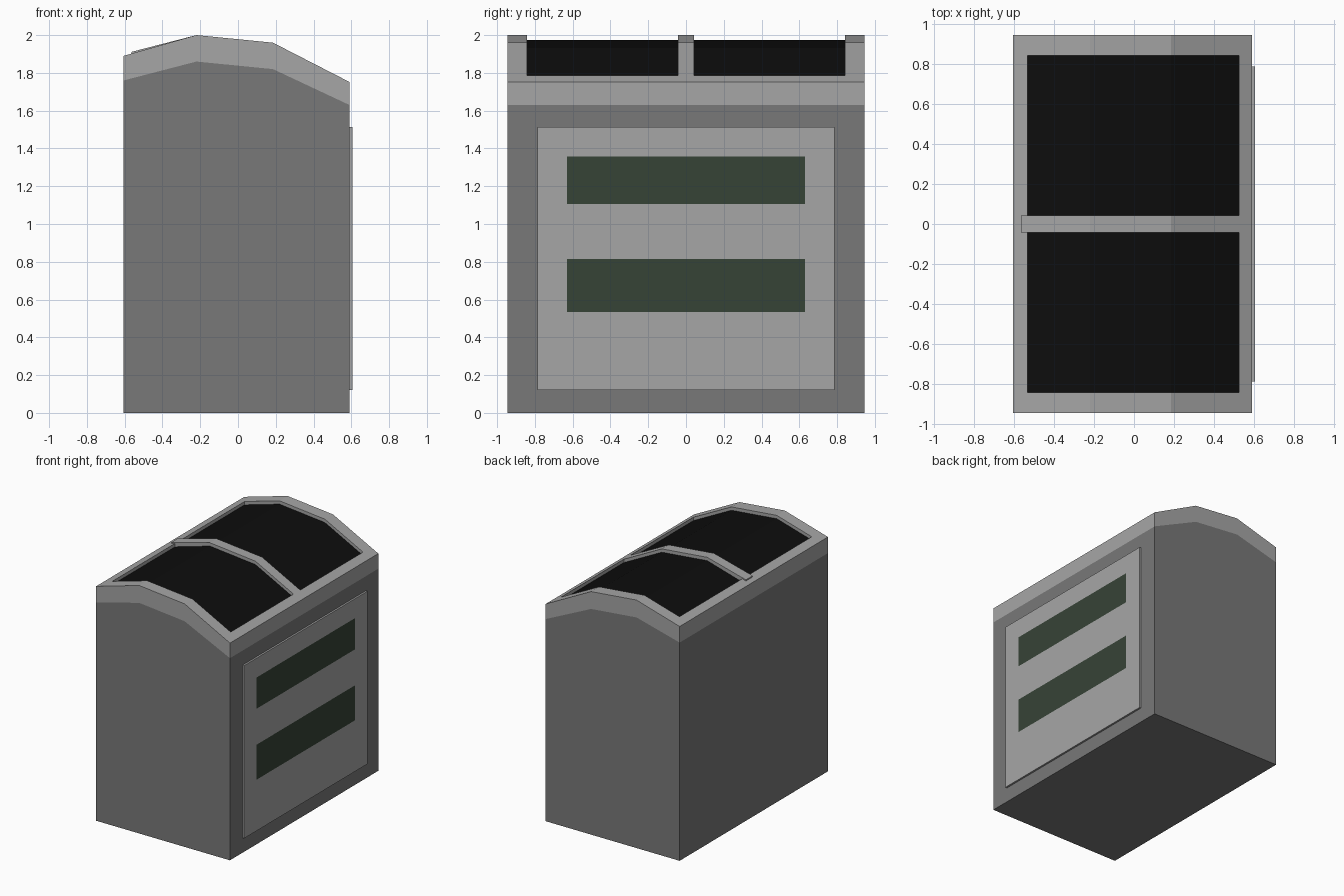
import bpy, bmesh

if "Cube" in bpy.data.objects:
    bpy.data.objects.remove(bpy.data.objects["Cube"])


def material(name, rgb):
    m = bpy.data.materials.new(name)
    m.diffuse_color = (*rgb, 1.0)
    m.use_nodes = True
    m.node_tree.nodes["Principled BSDF"].inputs["Base Color"].default_value = m.diffuse_color
    return m


DARK = material("dark grey", (0.19, 0.19, 0.19))
LIGHT = material("light grey", (0.38, 0.38, 0.38))
BLACK = material("black", (0.004, 0.004, 0.004))
GREEN = material("dark green", (0.037, 0.057, 0.037))


def finish(name, bm, mats):
    bmesh.ops.remove_doubles(bm, verts=bm.verts, dist=1e-5)
    bmesh.ops.recalc_face_normals(bm, faces=bm.faces)
    me = bpy.data.meshes.new(name)
    bm.to_mesh(me)
    bm.free()
    for m in mats:
        me.materials.append(m)
    ob = bpy.data.objects.new(name, me)
    bpy.context.collection.objects.link(ob)
    return ob


def quad(bm, pts, mat=0):
    bm.faces.new([bm.verts.new(p) for p in pts]).material_index = mat


def height(profile, x):
    # linear interpolation along an x-z profile
    for (x0, z0), (x1, z1) in zip(profile, profile[1:]):
        if x <= x1 + 1e-6:
            return z0 + (z1 - z0) * (x - x0) / (x1 - x0)


X0, X1, Y = -0.605, 0.59, 0.945
ROOF = [(X0, 1.89), (-0.22, 2.0), (0.185, 1.96), (X1, 1.752)]
BAND = [(X0, 1.76), (-0.22, 1.86), (0.185, 1.82), (X1, 1.63)]
HX0, HX1, HY, DEPTH = -0.532, 0.525, 0.843, 0.027
xs = [X0, HX0, -0.22, 0.185, HX1, X1]
ys = [-Y, -HY, HY, Y]

# Cabinet: dark walls, light upper band, roof rim around a recessed black panel
bm = bmesh.new()
for a, b in zip(xs, xs[1:]):
    ra, rb = height(ROOF, a), height(ROOF, b)
    ba, bb = height(BAND, a), height(BAND, b)
    inside = a >= HX0 and b <= HX1
    for y0, y1 in zip(ys, ys[1:]):
        hole = inside and y0 == -HY
        d = DEPTH if hole else 0
        quad(bm, [(a, y0, ra - d), (b, y0, rb - d), (b, y1, rb - d), (a, y1, ra - d)],
             2 if hole else 1)
        quad(bm, [(a, y0, 0), (a, y1, 0), (b, y1, 0), (b, y0, 0)], 0)
    for y in (-Y, Y):
        quad(bm, [(a, y, 0), (b, y, 0), (b, y, bb), (a, y, ba)], 0)
        quad(bm, [(a, y, ba), (b, y, bb), (b, y, rb), (a, y, ra)], 1)
    if inside:
        for y in (-HY, HY):
            quad(bm, [(a, y, ra - DEPTH), (b, y, rb - DEPTH), (b, y, rb), (a, y, ra)], 1)
for x in (X0, X1):
    r, t = height(ROOF, x), height(BAND, x)
    for y0, y1 in zip(ys, ys[1:]):
        quad(bm, [(x, y0, 0), (x, y1, 0), (x, y1, t), (x, y0, t)], 0)
        quad(bm, [(x, y0, t), (x, y1, t), (x, y1, r), (x, y0, r)], 1)
for x in (HX0, HX1):
    r = height(ROOF, x)
    quad(bm, [(x, -HY, r - DEPTH), (x, HY, r - DEPTH), (x, HY, r), (x, -HY, r)], 1)
finish("cabinet", bm, [DARK, LIGHT, BLACK])

# Roof divider bar, its back end lapping over the rim
bm = bmesh.new()
top = [(-0.565, 1.911), (-0.22, 2.0), (0.185, 1.96), (HX1, height(ROOF, HX1))]
outline = top + [(x, z - 0.04) for x, z in reversed(top)]
face = bm.faces.new([bm.verts.new((x, -0.043, z)) for x, z in outline])
ext = bmesh.ops.extrude_face_region(bm, geom=[face], use_keep_orig=True)
for v in ext["geom"]:
    if isinstance(v, bmesh.types.BMVert):
        v.co.y = 0.043
finish("roof_divider", bm, [LIGHT])

# Front door plate with two painted green windows
bm = bmesh.new()
PX, PY = 0.605, 0.787
py = [-PY, -0.63, 0.63, PY]
pz = [0.12, 0.533, 0.815, 1.105, 1.357, 1.513]
for y0, y1 in zip(py, py[1:]):
    for i, (z0, z1) in enumerate(zip(pz, pz[1:])):
        window = y0 == -0.63 and i in (1, 3)
        quad(bm, [(PX, y0, z0), (PX, y1, z0), (PX, y1, z1), (PX, y0, z1)], int(window))
        quad(bm, [(X1 - 0.005, y0, z0), (X1 - 0.005, y0, z1),
                  (X1 - 0.005, y1, z1), (X1 - 0.005, y1, z0)])
    for z in (pz[0], pz[-1]):
        quad(bm, [(X1 - 0.005, y0, z), (X1 - 0.005, y1, z), (PX, y1, z), (PX, y0, z)])
for z0, z1 in zip(pz, pz[1:]):
    for y in (-PY, PY):
        quad(bm, [(X1 - 0.005, y, z0), (PX, y, z0), (PX, y, z1), (X1 - 0.005, y, z1)])
finish("door_plate", bm, [LIGHT, GREEN])
